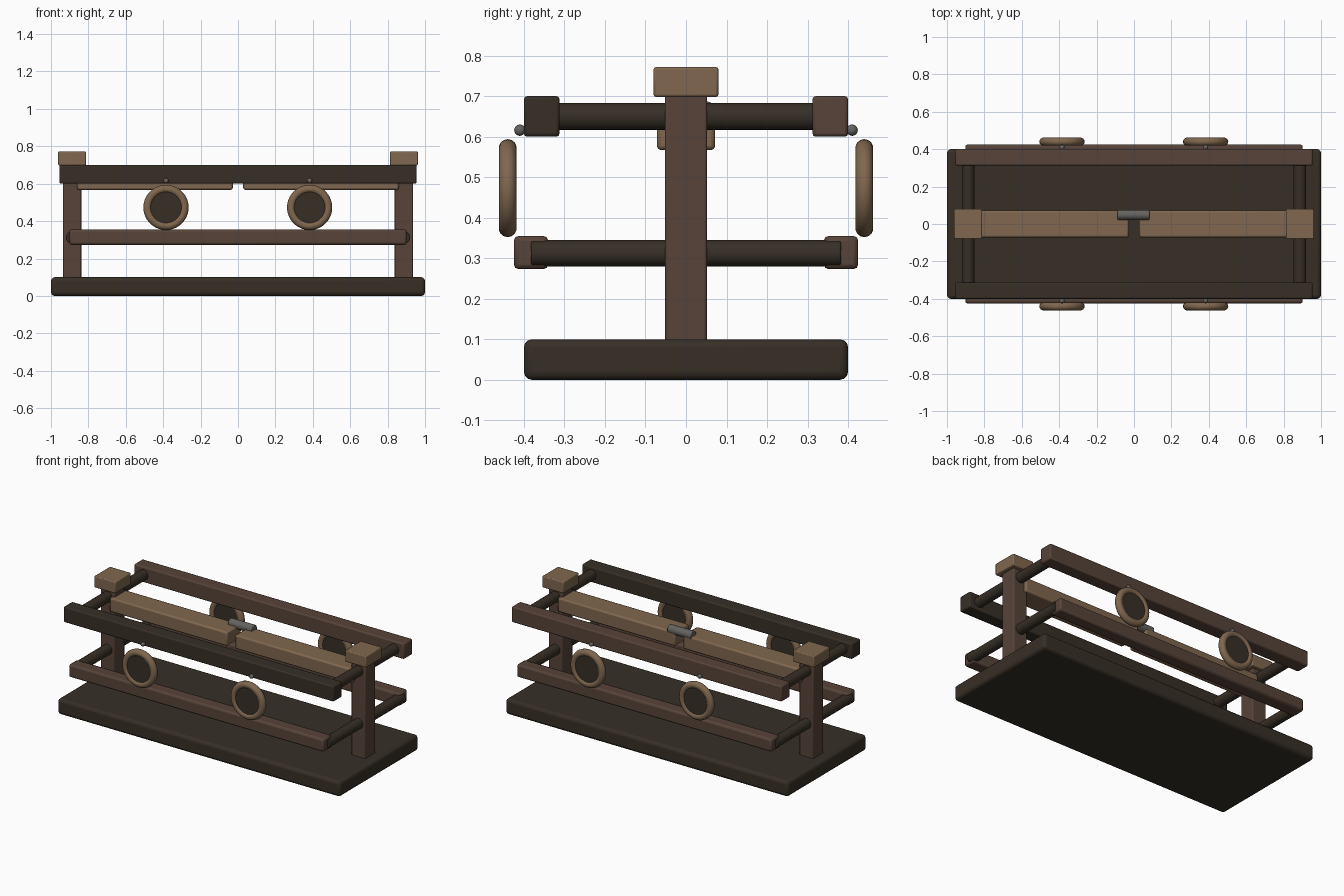
import bpy, math

if "Cube" in bpy.data.objects:
    bpy.data.objects.remove(bpy.data.objects["Cube"])


def material(name, rgb):
    m = bpy.data.materials.new(name)
    m.diffuse_color = (*rgb, 1)
    m.use_nodes = True
    m.node_tree.nodes["Principled BSDF"].inputs["Base Color"].default_value = m.diffuse_color
    return m


DARK = material("dark_wood", (0.037, 0.028, 0.019))
BROWN = material("brown_wood", (0.095, 0.056, 0.040))
TAN = material("tan_wood", (0.215, 0.135, 0.077))
METAL = material("grey_metal", (0.13, 0.125, 0.115))


def finish(name, mat, bevel=0.0, segments=2):
    ob = bpy.context.object
    ob.name = name
    ob.data.materials.append(mat)
    if bevel:
        mod = ob.modifiers.new("rounded_edges", 'BEVEL')
        mod.width = bevel
        mod.segments = segments
        mod.limit_method = 'ANGLE'
        mod.angle_limit = math.radians(40)
    bpy.ops.object.shade_smooth_by_angle(angle=math.radians(35))
    return ob


def box(name, mat, lo, hi, bevel=0.008, segments=2):
    bpy.ops.mesh.primitive_cube_add(size=1, location=[(a + b) / 2 for a, b in zip(lo, hi)])
    ob = bpy.context.object
    ob.scale = [b - a for a, b in zip(lo, hi)]
    bpy.ops.object.transform_apply(location=False, rotation=False, scale=True)
    return finish(name, mat, bevel, segments)


def rod(name, mat, centre, radius, length, axis, bevel=0.004):
    rot = (math.pi / 2, 0, 0) if axis == 'y' else (0, math.pi / 2, 0)
    bpy.ops.mesh.primitive_cylinder_add(vertices=24, radius=radius, depth=length,
                                        location=centre, rotation=rot)
    return finish(name, mat, bevel)


# Base slab
box("base", DARK, (-1, -0.4, 0), (1, 0.4, 0.1), 0.02, 3)

# End posts, caps, cross rods and the two clamping beams
for s, side in ((-1, "left"), (1, "right")):
    x = 0.887 * s
    box(side + "_post", BROWN, (x - 0.049, -0.052, 0.09), (x + 0.049, 0.052, 0.705), 0.006)
    box(side + "_post_cap", TAN, (x - 0.075, -0.08, 0.698), (x + 0.075, 0.08, 0.772), 0.006)
    rod(side + "_upper_cross_rod", DARK, (x, 0, 0.65), 0.033, 0.66, 'y')
    rod(side + "_lower_cross_rod", DARK, (x, 0, 0.3125), 0.033, 0.765, 'y')
    a, b = sorted((0.028 * s, 0.86 * s))
    box(side + "_beam", TAN, (a, -0.072, 0.567), (b, 0.072, 0.657), 0.01)

# Metal pin joining the beams
rod("joining_pin", METAL, (-0.003, 0.049, 0.66), 0.027, 0.17, 'x')

# Long side rails, hanging wheels and their pegs
for s, side, mat in ((-1, "front", DARK), (1, "back", BROWN)):
    a, b = sorted((0.312 * s, 0.4 * s))
    box(side + "_upper_rail", mat, (-0.955, a, 0.6), (0.955, b, 0.7), 0.008)
    a, b = sorted((0.34 * s, 0.425 * s))
    box(side + "_lower_rail", BROWN, (-0.902, a, 0.273), (0.902, b, 0.355), 0.012)
    for x in (-0.385, 0.383):
        loc = (x, 0.44 * s, 0.473)
        bpy.ops.mesh.primitive_torus_add(major_radius=0.099, minor_radius=0.022,
                                         major_segments=36, minor_segments=14,
                                         location=loc, rotation=(math.pi / 2, 0, 0))
        finish(side + "_wheel_rim", TAN)
        rod(side + "_wheel_disc", DARK, loc, 0.092, 0.028, 'y', 0)
        bpy.ops.mesh.primitive_uv_sphere_add(segments=16, ring_count=10, radius=0.014,
                                             location=(x, 0.41 * s, 0.616))
        finish(side + "_peg", METAL)
